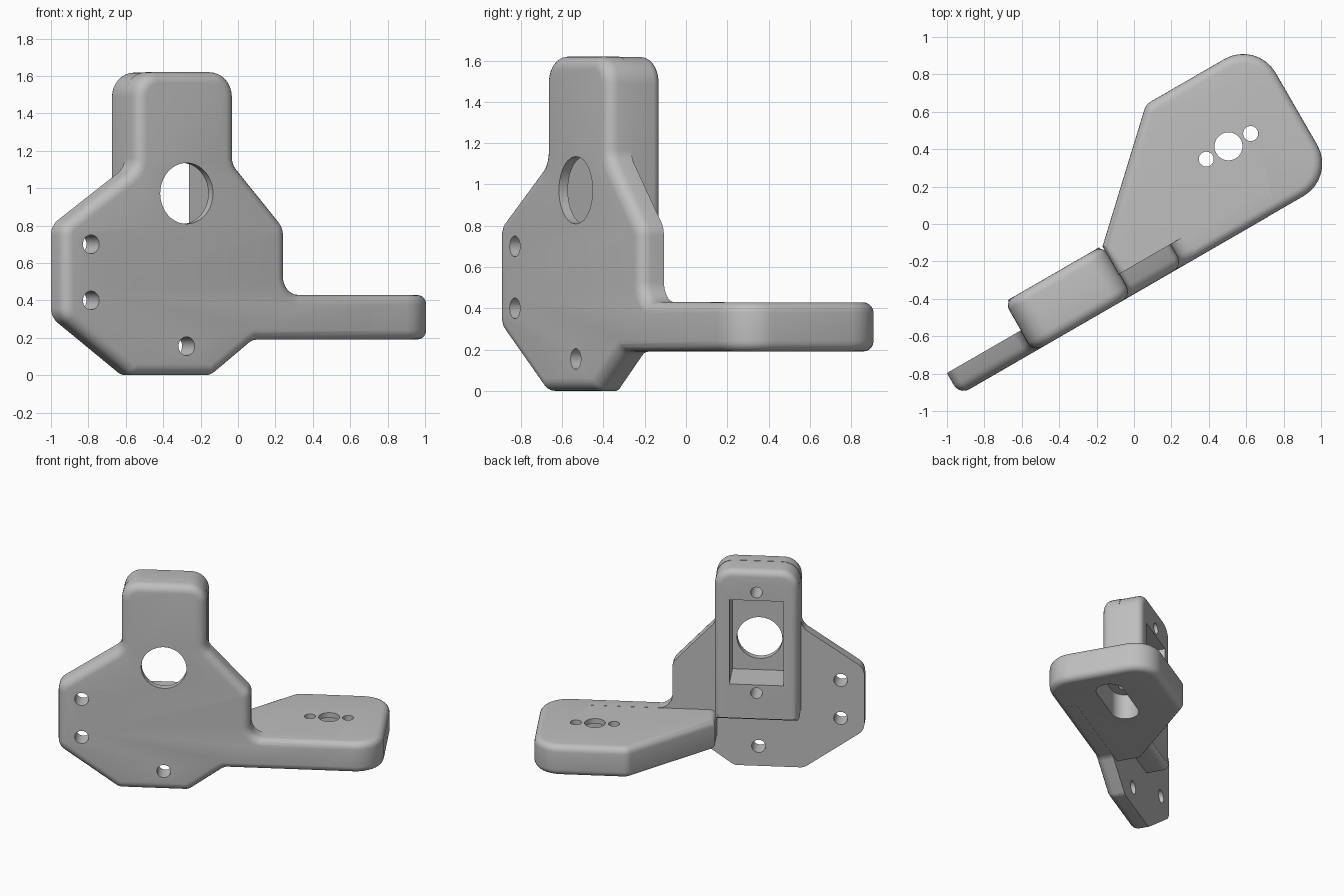
import bpy
import bmesh
import math
from mathutils import Matrix, Vector

if "Cube" in bpy.data.objects:
    bpy.data.objects.remove(bpy.data.objects["Cube"])

FRONT, BACK, REAR = -0.325, -0.19, -0.015   # depth planes
ARM_LOW, ARM_TOP = 0.19, 0.43
MID = -0.505                                # centre line of the housing

grey = bpy.data.materials.new("plain_grey")
grey.use_nodes = True
colour = (0.52, 0.52, 0.52, 1)
grey.diffuse_color = colour
grey.node_tree.nodes["Principled BSDF"].inputs["Base Color"].default_value = colour


def rounded(corners, steps=8):
    """Outline with each corner (a, b, radius) replaced by an arc."""
    out = []
    for i, (a, b, r) in enumerate(corners):
        p = Vector((a, b))
        to_prev = (Vector(corners[i - 1][:2]) - p).normalized()
        to_next = (Vector(corners[(i + 1) % len(corners)][:2]) - p).normalized()
        if r == 0:
            out.append(p)
            continue
        half = to_prev.angle(to_next) / 2
        centre = p + (to_prev + to_next).normalized() * (r / math.sin(half))
        start = p + to_prev * (r / math.tan(half)) - centre
        end = p + to_next * (r / math.tan(half)) - centre
        sweep = start.angle_signed(end)
        for k in range(steps + 1):
            out.append(centre + Matrix.Rotation(-sweep * k / steps, 2) @ start)
    return out


def prism(name, outline, low, high, upright, bevel_low=0, bevel_high=0):
    """Extrude an outline; upright ones lie in x-z and run along y."""
    bm = bmesh.new()

    def place(p, d):
        return (p[0], d, p[1]) if upright else (p[0], p[1], d)

    rings = [[bm.verts.new(place(p, d)) for p in outline] for d in (low, high)]
    caps = [bm.faces.new(ring) for ring in rings]
    n = len(outline)
    for i in range(n):
        j = (i + 1) % n
        bm.faces.new((rings[0][i], rings[0][j], rings[1][j], rings[1][i]))
    bmesh.ops.recalc_face_normals(bm, faces=bm.faces)
    rims = [list(cap.edges) for cap in caps]
    for edges, width in zip(rims, (bevel_low, bevel_high)):
        if width:
            bmesh.ops.bevel(bm, geom=edges, offset=width, segments=5,
                            profile=0.5, affect='EDGES')
    bmesh.ops.recalc_face_normals(bm, faces=bm.faces)
    mesh = bpy.data.meshes.new(name)
    bm.to_mesh(mesh)
    bm.free()
    mesh.materials.append(grey)
    obj = bpy.data.objects.new(name, mesh)
    bpy.context.collection.objects.link(obj)
    return obj


def circle(a, b, r, n=40):
    return [(a + r * math.cos(math.tau * i / n), b + r * math.sin(math.tau * i / n))
            for i in range(n)]


def rectangle(a0, a1, b0, b1, r):
    return rounded([(a0, b0, r), (a1, b0, r), (a1, b1, r), (a0, b1, r)])


def combine(body, tool, operation):
    mod = body.modifiers.new(operation.lower(), 'BOOLEAN')
    mod.operation, mod.object, mod.solver = operation, tool, 'EXACT'
    bpy.context.view_layer.objects.active = body
    bpy.ops.object.modifier_apply(modifier=mod.name)
    bpy.data.objects.remove(tool)


# Front plate with the tall neck and the start of the side arm
plate_outline = rounded([
    (-0.83, 0, 0.08), (-0.33, 0, 0.08), (-0.07, ARM_LOW, 0.1),
    (0.7, ARM_LOW, 0), (0.7, ARM_TOP, 0), (0.115, ARM_TOP, 0.1),
    (0.115, 0.79, 0.1), (-0.2, 1.13, 0.1), (-0.2, 1.62, 0.13),
    (-0.81, 1.62, 0.13), (-0.81, 1.11, 0.1), (-1.265, 0.8, 0.1), (-1.265, 0.31, 0.1)])
bracket = prism("bracket", plate_outline, FRONT, BACK, True, bevel_low=0.06)

# Motor housing behind the neck
housing_outline = rounded([(-0.808, ARM_TOP, 0.02), (-0.202, ARM_TOP, 0.02),
                           (-0.202, 1.618, 0.13), (-0.808, 1.618, 0.13)])
housing = prism("housing", housing_outline, -0.25, REAR, True, bevel_high=0.05)
combine(bracket, housing, 'UNION')

# Horizontal arm
arm_outline = rounded([(-0.206, FRONT + 0.001, 0), (1.06, FRONT + 0.001, 0.2),
                       (1.06, 0.522, 0.2), (0.375, 0.522, 0.08), (-0.206, -0.02, 0)])
arm = prism("arm", arm_outline, ARM_LOW + 0.001, ARM_TOP - 0.001, False, 0.05, 0.05)
combine(bracket, arm, 'UNION')

# Recess in the housing, shaft opening and screw holes through the front
cutters = [prism("recess", rectangle(MID - 0.195, MID + 0.195, 0.72, 1.385, 0), -0.275, 0.2, True)]
for x, z, r in [(MID, 0.972, 0.163), (MID, 0.155, 0.05), (-1.095, 0.7, 0.05), (-1.095, 0.4, 0.05)]:
    cutters.append(prism("front_hole", circle(x, z, r), -0.6, 0.2, True))
for z in (0.655, 1.45):
    cutters.append(prism("housing_hole", circle(MID, z, 0.042), -0.2, 0.2, True))

# Round holes in the arm with a slotted pocket below
HUB_X, HUB_Y = 0.645, 0.107
for dx, r in [(-0.137, 0.04), (0, 0.075), (0.137, 0.04)]:
    cutters.append(prism("arm_hole", circle(HUB_X + dx, HUB_Y, r), 0, 0.6, False))
slot = rectangle(HUB_X - 0.26, HUB_X + 0.26, HUB_Y - 0.1, HUB_Y + 0.1, 0.099)
cutters.append(prism("arm_pocket", slot, 0, 0.39, False))
for cutter in cutters:
    combine(bracket, cutter, 'DIFFERENCE')

# Turn the whole bracket and shade it
bracket.data.transform(Matrix.Rotation(math.radians(30), 4, 'Z'))
bpy.ops.object.select_all(action='DESELECT')
bracket.select_set(True)
bpy.context.view_layer.objects.active = bracket
bpy.ops.object.shade_smooth_by_angle(angle=math.radians(30))
